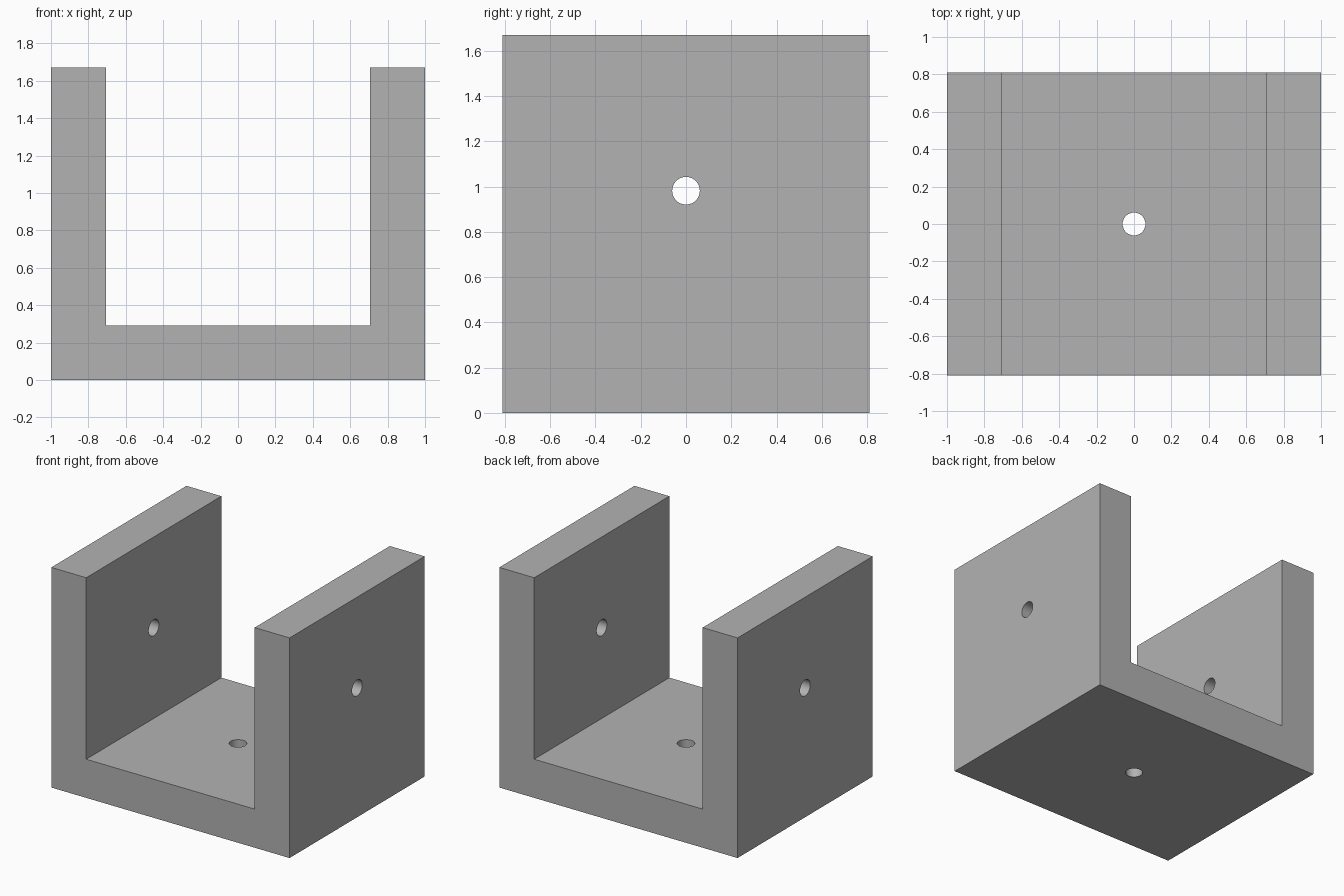
import bpy
import bmesh
from math import pi, radians

default = bpy.data.objects.get("Cube")
if default:
    bpy.data.objects.remove(default, do_unlink=True)

WIDTH, DEPTH, HEIGHT = 2.0, 1.62, 1.67
WALL = 0.293
HOLE_RADIUS = 0.061
HOLE_Z = (WALL + HEIGHT) / 2

grey = bpy.data.materials.new("plain grey")
grey.use_nodes = True
colour = (0.448, 0.448, 0.448, 1)
grey.diffuse_color = colour
grey.node_tree.nodes["Principled BSDF"].inputs["Base Color"].default_value = colour


def u_channel(name):
    """U-shaped profile extruded along y."""
    outer, inner = WIDTH / 2, WIDTH / 2 - WALL
    half = [(outer, 0), (outer, HEIGHT), (inner, HEIGHT), (inner, WALL)]
    profile = half + [(-x, z) for x, z in reversed(half)]
    bm = bmesh.new()
    face = bm.faces.new([bm.verts.new((x, -DEPTH / 2, z)) for x, z in profile])
    swept = bmesh.ops.extrude_face_region(bm, geom=[face])["geom"]
    bmesh.ops.translate(bm, vec=(0, DEPTH, 0),
                        verts=[v for v in swept if isinstance(v, bmesh.types.BMVert)])
    bmesh.ops.recalc_face_normals(bm, faces=bm.faces)
    mesh = bpy.data.meshes.new(name)
    bm.to_mesh(mesh)
    bm.free()
    mesh.materials.append(grey)
    obj = bpy.data.objects.new(name, mesh)
    bpy.context.collection.objects.link(obj)
    return obj


def drill(target, name, location, rotation, length):
    """Cut a round through-hole and discard the cutter."""
    bpy.ops.mesh.primitive_cylinder_add(vertices=48, radius=HOLE_RADIUS, depth=length,
                                        location=location, rotation=rotation)
    cutter = bpy.context.object
    cutter.name = name
    cutter.hide_render = True
    cutter.data.materials.append(grey)
    mod = target.modifiers.new(name, "BOOLEAN")
    mod.operation = "DIFFERENCE"
    mod.solver = "EXACT"
    mod.object = cutter
    bpy.ops.object.select_all(action="DESELECT")
    target.select_set(True)
    bpy.context.view_layer.objects.active = target
    bpy.ops.object.modifier_apply(modifier=mod.name)
    bpy.data.objects.remove(cutter, do_unlink=True)


# Bracket body with a hole across both walls and one through the floor
bracket = u_channel("u_bracket")
drill(bracket, "wall_hole_cutter", (0, 0, HOLE_Z), (0, pi / 2, 0), WIDTH * 1.2)
drill(bracket, "floor_hole_cutter", (0, 0, WALL / 2), (0, 0, 0), WALL * 2)

# Smooth hole walls, sharp block edges
bpy.ops.object.shade_smooth_by_angle(angle=radians(30))
